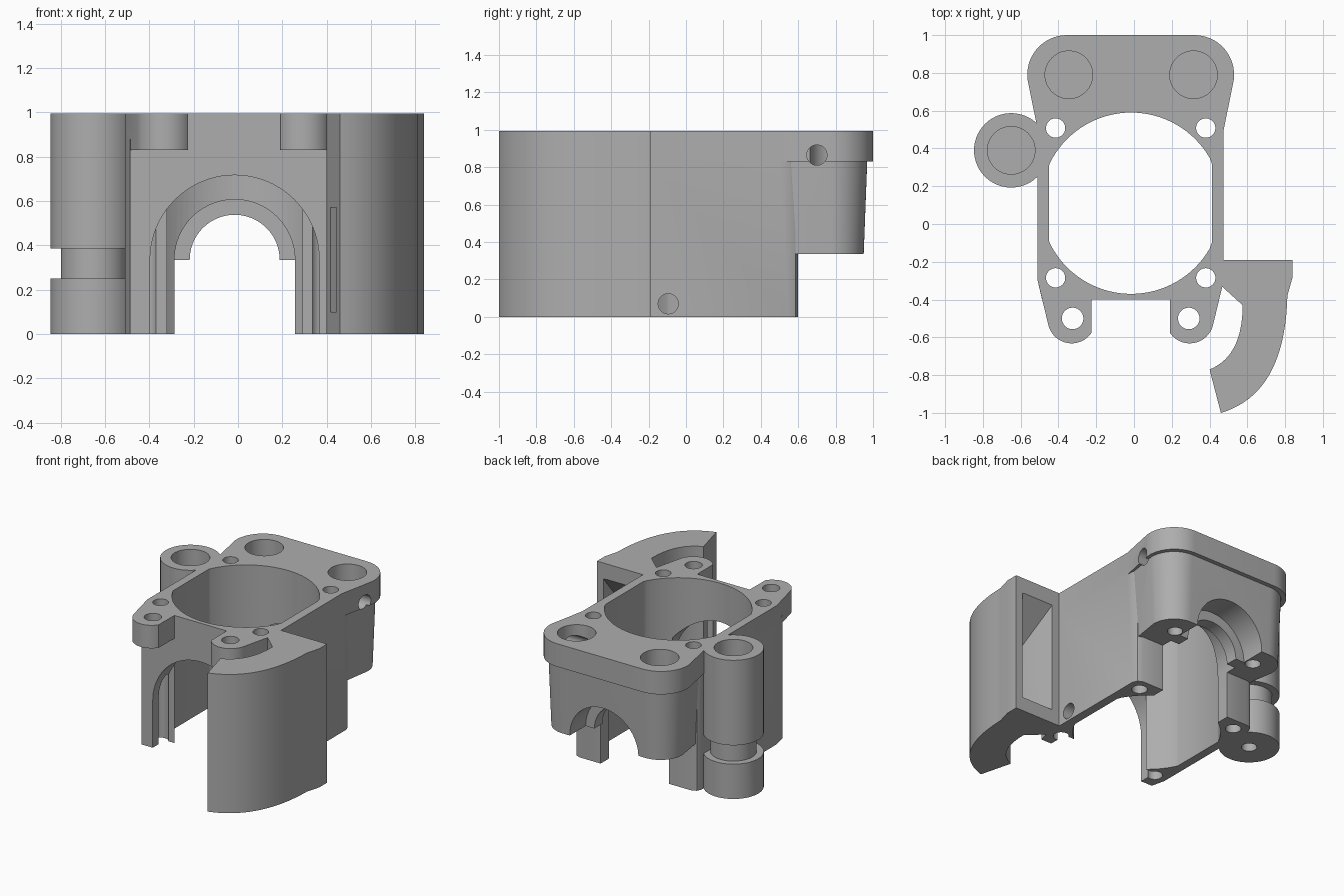
import bpy, bmesh
from math import pi, cos, sin

if "Cube" in bpy.data.objects:
    bpy.data.objects.remove(bpy.data.objects["Cube"], do_unlink=True)

H = 0.995      # total height
PLATE = 0.83   # underside of the top plate
CX = -0.015    # middle of the bore
AZ = 0.335     # height of the arch axis

grey = bpy.data.materials.new("grey plastic")
grey.use_nodes = True
grey.diffuse_color = (0.42, 0.42, 0.42, 1)
grey.node_tree.nodes["Principled BSDF"].inputs["Base Color"].default_value = (0.42, 0.42, 0.42, 1)


def loft(name, rings):
    """Closed solid through rings with equal point counts."""
    bm = bmesh.new()
    loops = [[bm.verts.new(p) for p in ring] for ring in rings]
    n = len(loops[0])
    for a, b in zip(loops, loops[1:]):
        for i in range(n):
            j = (i + 1) % n
            bm.faces.new((a[i], a[j], b[j], b[i]))
    bm.faces.new(loops[0])
    bm.faces.new(loops[-1])
    bmesh.ops.recalc_face_normals(bm, faces=bm.faces)
    mesh = bpy.data.meshes.new(name)
    bm.to_mesh(mesh)
    bm.free()
    mesh.materials.append(grey)
    ob = bpy.data.objects.new(name, mesh)
    bpy.context.collection.objects.link(ob)
    return ob


def prism(name, pts, lo, hi, axis="z"):
    place = {"x": lambda p, d: (d, p[0], p[1]),
             "y": lambda p, d: (p[0], d, p[1]),
             "z": lambda p, d: (p[0], p[1], d)}[axis]
    return loft(name, [[place(p, d) for p in pts] for d in (lo, hi)])


def arc(cx, cy, r, start, end, n=16):
    """Arc points, angles in degrees."""
    angles = [(start + (end - start) * i / n) * pi / 180 for i in range(n + 1)]
    return [(cx + r * cos(a), cy + r * sin(a)) for a in angles]


def rod(name, cx, cy, r, lo, hi, axis="z"):
    return prism(name, arc(cx, cy, r, 0, 360, 56)[:-1], lo, hi, axis)


def curve(a, c, b, n=20):
    """Curved edge from a to b pulled towards c."""
    ts = [i / n for i in range(n + 1)]
    return [tuple((1 - t) ** 2 * a[k] + 2 * t * (1 - t) * c[k] + t * t * b[k] for k in (0, 1)) for t in ts]


def combine(target, tool, operation):
    mod = target.modifiers.new("combine", "BOOLEAN")
    mod.operation = operation
    mod.solver = "EXACT"
    mod.object = tool
    bpy.context.view_layer.objects.active = target
    with bpy.context.temp_override(object=target, active_object=target):
        bpy.ops.object.modifier_apply(modifier=mod.name)
    bpy.data.objects.remove(tool, do_unlink=True)


def cut(target, tool):
    combine(target, tool, "DIFFERENCE")


def arch(r, lo, hi):
    """Round-topped opening running front to back."""
    pts = [(CX + r, -0.1)] + arc(CX, AZ, r, 0, 180, 40) + [(CX - r, -0.1)]
    return prism("arch_cutter", pts, lo, hi, "y")


# Main body around the bore
housing = prism("housing", [(-0.51, 0.55), (-0.51, -0.3), (-0.487, -0.4), (0.45, -0.4), (0.475, -0.3),
                            (0.475, 0.55), (0.46, 0.585), (0.425, 0.6), (-0.46, 0.6), (-0.495, 0.585)],
                0, PLATE + 0.05)

# Top plate with rounded rear flange and two front ears
plate = ([(-0.51, 0.5)] + arc(-0.355, 0.79, 0.21, 188, 90) + arc(0.32, 0.79, 0.21, 90, -8)
         + [(0.475, 0.5), (0.475, -0.3)] + arc(0.295, -0.505, 0.127, -14, -145)
         + [(0.19, -0.4), (-0.225, -0.4)] + arc(-0.33, -0.505, 0.127, -35, -166) + [(-0.51, -0.3)])
combine(housing, prism("top_plate", plate, PLATE, H), "UNION")


# Tapered rear block under the flange
def block_ring(r, z):
    pts = ([(-0.31 - r, 0.55)] + arc(-0.345, 0.78, r, 182, 90)
           + arc(0.315, 0.78, r, 90, -2) + [(0.28 + r, 0.55)])
    return [(x, y, z) for x, y in pts]


combine(housing, loft("rear_block", [block_ring(0.17, AZ), block_ring(0.19, PLATE + 0.03)]), "UNION")

# Side post with a narrow neck
post = rod("side_post", -0.65, 0.39, 0.197, 0, H)
neck = rod("neck_cutter", -0.65, 0.39, 0.3, 0.25, 0.385)
cut(neck, rod("neck_core", -0.65, 0.39, 0.15, 0.1, 0.5))
cut(post, neck)
combine(housing, post, "UNION")

# Curved duct on the left side
duct = ([(0.44, -0.33), (0.44, -0.19), (0.84, -0.19), (0.84, -0.28)]
        + curve((0.812, -0.38), (0.80, -0.9), (0.46, -1.0))
        + curve((0.40, -0.77), (0.575, -0.70), (0.575, -0.43)) + [(0.465, -0.33)])
combine(housing, prism("duct", duct, 0, H), "UNION")

# Air passage from the wide inlet to the narrow outlet slot
sections = [((0.52, -0.15), (0.79, -0.15), 0.93), ((0.62, -0.42), (0.78, -0.40), 0.62),
            ((0.60, -0.60), (0.72, -0.66), 0.57), ((0.51, -0.77), (0.58, -0.88), 0.57),
            ((0.40, -0.85), (0.43, -0.95), 0.57)]
rings = [[(*a, 0.1), (*b, 0.1), (*b, top), (*a, top)] for a, b, top in sections]
cut(housing, loft("passage_cutter", rings))

# Main bore with flattened sides
bore = [(max(-0.45, min(0.412, x)), y) for x, y in arc(CX, 0.11, 0.48, 0, 360, 96)[:-1]]
flat = [p for p in bore if -0.45 < p[0] < 0.412]
upper = sorted([p for p in flat if p[1] > 0.11], reverse=True)
lower = sorted([p for p in flat if p[1] < 0.11])
bore = [(0.412, 0.32)] + upper + [(-0.45, 0.31), (-0.45, -0.09)] + lower + [(0.412, -0.10)]
cut(housing, prism("bore_cutter", bore, -0.1, H + 0.1))

# Front arch and stepped rear arch
for r, lo, hi in ((0.382, -0.7, -0.26), (0.272, 0.2, 0.68), (0.203, 0.6, 0.85), (0.272, 0.77, 1.1)):
    cut(housing, arch(r, lo, hi))

# Screw holes through the body and ears
for x in (-0.415, 0.38):
    for y in (-0.285, 0.508):
        cut(housing, rod("screw_cutter", x, y, 0.051, -0.1, H + 0.1))
for x in (-0.325, 0.29):
    cut(housing, rod("ear_cutter", x, -0.5, 0.057, 0.7, H + 0.1))

# Blind sockets from above with pilot holes from below
for x, y, floor, base in ((-0.345, 0.79, 0.62, AZ), (0.315, 0.79, 0.62, AZ), (-0.65, 0.39, 0.45, 0)):
    cut(housing, rod("socket_cutter", x, y, 0.126, floor, H + 0.1))
    cut(housing, rod("pilot_cutter", x, y, 0.05, base - 0.1, base + 0.17))

# Cross holes in the left side
cut(housing, rod("wall_hole_cutter", -0.095, 0.07, 0.054, 0.3, 0.6, "x"))
cut(housing, rod("clamp_hole_cutter", 0.70, 0.865, 0.054, 0.315, 0.7, "x"))

bpy.ops.object.select_all(action="DESELECT")
housing.select_set(True)
bpy.context.view_layer.objects.active = housing
bpy.ops.object.shade_smooth_by_angle(angle=pi / 6)
